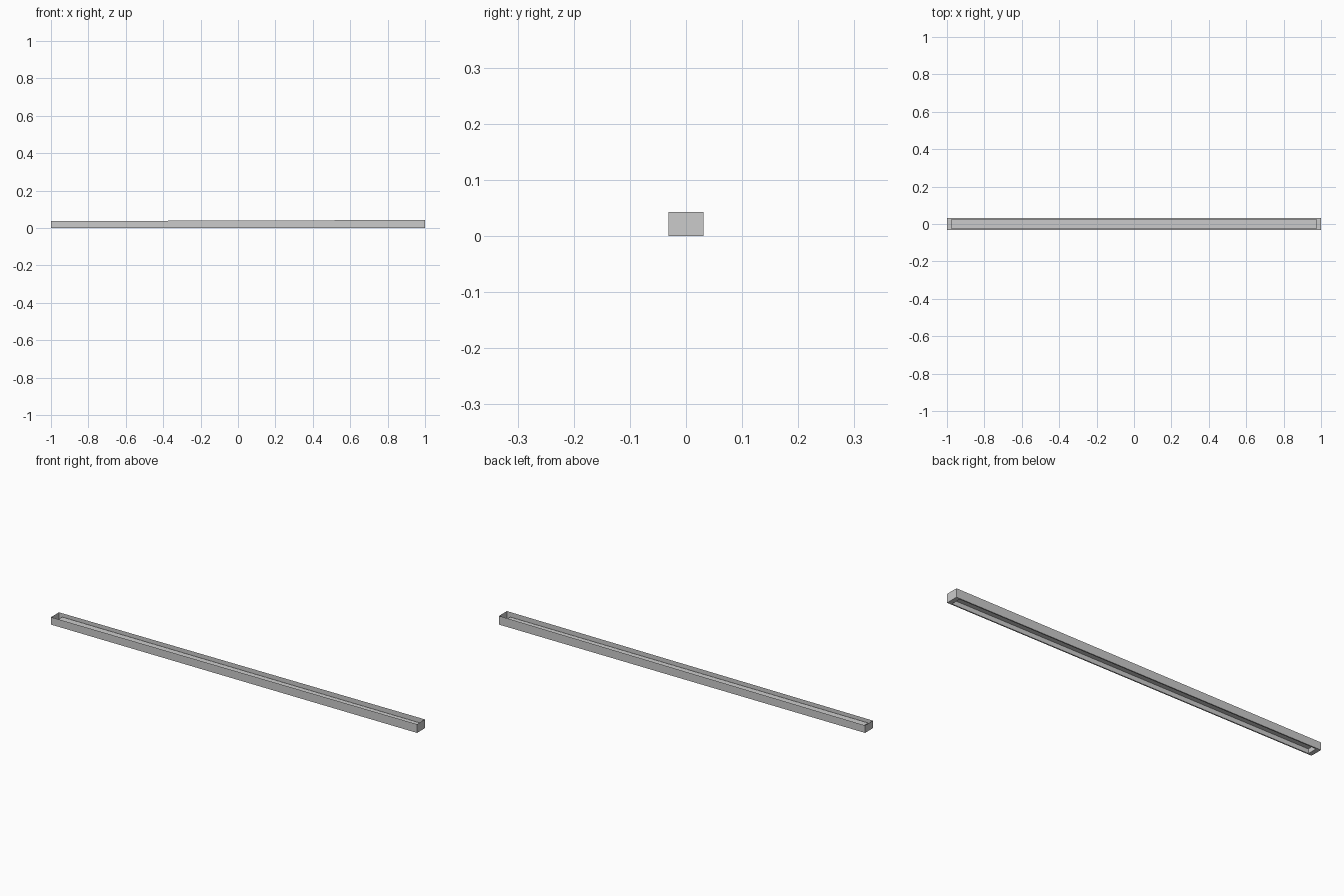
import bpy

if "Cube" in bpy.data.objects:
    bpy.data.objects.remove(bpy.data.objects["Cube"])

L, W = 1.0, 0.031            # half length, half width
IL, IW = 0.978, 0.025        # half size of the raised inner floor
Z_LOW, Z_HIGH, Z_FLOOR = 0.037, 0.043, 0.022


def rim_z(x):
    # the rim climbs steadily from the left end to the right end
    return Z_LOW + (Z_HIGH - Z_LOW) * (x + L) / (2 * L)


def sheet(name, path_a, path_b):
    """Half-width sheet lofted between two paths, mirrored across y."""
    n = len(path_a)
    faces = [(i, i + 1, n + i + 1, n + i) for i in range(n - 1)]
    me = bpy.data.meshes.new(name)
    me.from_pydata(path_a + path_b, [], faces)
    ob = bpy.data.objects.new(name, me)
    bpy.context.collection.objects.link(ob)
    m = ob.modifiers.new("mirror", 'MIRROR')
    m.use_axis = (False, True, False)
    m.use_mirror_merge = False
    return ob


def ring(hx, hy, z):
    # half outline: end centre, corner, corner, end centre
    pts = [(-hx, 0), (-hx, -hy), (hx, -hy), (hx, 0)]
    return [(x, y, z(x) if callable(z) else z) for x, y in pts]


# thin outer walls with sloping rim
sheet("outer_wall", ring(L, W, 0), ring(L, W, rim_z))
# narrow flange around the base
sheet("base_flange", ring(IL, IW, 0), ring(L, W, 0))
# riser from flange to the raised floor
sheet("inner_riser", ring(IL, IW, Z_FLOOR), ring(IL, IW, 0))
# raised floor panel, split along the centre line
sheet("channel_floor",
      [(-IL, -IW, Z_FLOOR), (IL, -IW, Z_FLOOR)],
      [(-IL, 0, Z_FLOOR), (IL, 0, Z_FLOOR)])
